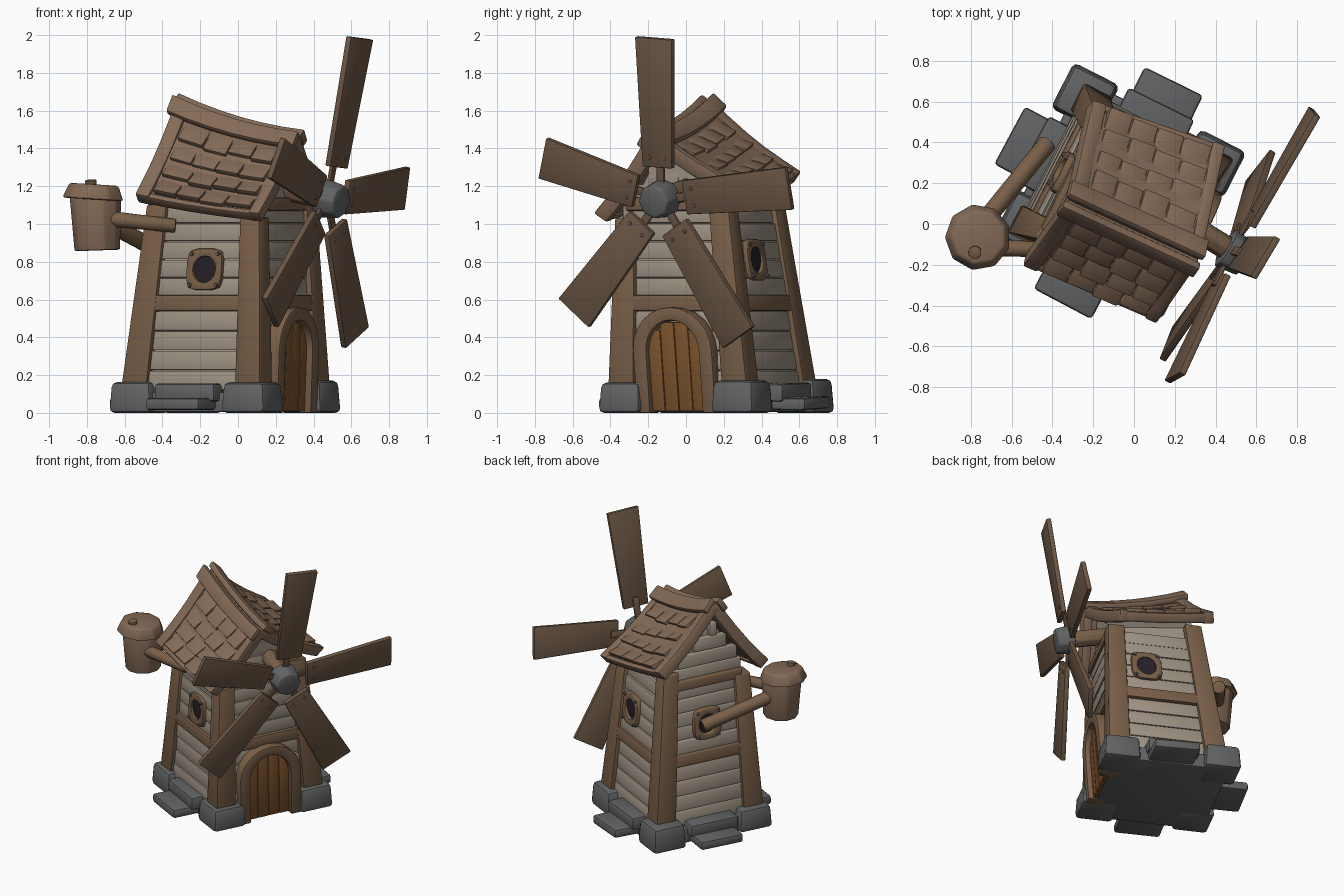
import bpy, bmesh, random
from math import cos, sin, pi, radians
from mathutils import Vector as V, Matrix

if "Cube" in bpy.data.objects:
    bpy.data.objects.remove(bpy.data.objects["Cube"])

random.seed(4)
rnd = random.uniform
TURN = Matrix.Rotation(radians(-27), 3, 'Z')      # the whole mill is turned on the spot
CENTRE = V((-.07, .15, 0))

def material(name, r, g, b):
    m = bpy.data.materials.new(name)
    m.diffuse_color = (r, g, b, 1)
    m.use_nodes = True
    m.node_tree.nodes["Principled BSDF"].inputs["Base Color"].default_value = m.diffuse_color
    return m

WOOD = material("timber", .19, .115, .065)
BLADE = material("blade_wood", .15, .095, .06)
WALL = material("wall_boards", .34, .29, .23)
ROOF = material("roof_wood", .23, .145, .095)
STONE = material("stone", .12, .124, .126)
DOOR = material("door_wood", .2, .085, .025)
DARK = material("dark_glass", .02, .015, .02)

def block(bm, fn, x, y, z, n=1):
    """Box in the coordinates of fn, cut n times along its first axis."""
    rings = []
    for i in range(n + 1):
        t = x[0] + (x[1] - x[0]) * i / n
        rings.append([bm.verts.new(fn(t, y[a], z[b])) for a, b in ((0, 0), (1, 0), (1, 1), (0, 1))])
    for p, q in zip(rings, rings[1:]):
        for k in range(4):
            bm.faces.new((p[k], p[k - 1], q[k - 1], q[k]))
    bm.faces.new(rings[0])
    bm.faces.new(rings[-1][::-1])

def ring(bm, fn, outer, inner, o0, o1, closed=True):
    """Flat frame between two outlines, given depth from o0 to o1."""
    loops = [[bm.verts.new(fn(*p, o)) for p in pts]
             for pts, o in ((outer, o0), (outer, o1), (inner, o1), (inner, o0))]
    n = len(outer)
    for k in range(n if closed else n - 1):
        for a in range(4):
            A, B = loops[a], loops[(a + 1) % 4]
            bm.faces.new((A[k], A[(k + 1) % n], B[(k + 1) % n], B[k]))
    if not closed:
        bm.faces.new([l[0] for l in loops])
        bm.faces.new([l[-1] for l in loops])

def rod(bm, a, b, r0, r1=None, seg=12):
    a, b = V(a), V(b)
    m = Matrix.Translation((a + b) / 2) @ (b - a).to_track_quat('Z', 'Y').to_matrix().to_4x4()
    bmesh.ops.create_cone(bm, cap_ends=True, segments=seg, radius1=r0,
                          radius2=r0 if r1 is None else r1, depth=(b - a).length, matrix=m)

def finish(bm, name, mat, bevel=.01):
    bmesh.ops.recalc_face_normals(bm, faces=bm.faces)
    if bevel:
        edges = [e for e in bm.edges if len(e.link_faces) == 2 and e.calc_face_angle(0) > .6]
        bmesh.ops.bevel(bm, geom=edges, offset=bevel, segments=2, affect='EDGES',
                        profile=.5, clamp_overlap=True)
    me = bpy.data.meshes.new(name)
    bm.to_mesh(me)
    bm.free()
    me.materials.append(mat)
    ob = bpy.data.objects.new(name, me)
    bpy.context.collection.objects.link(ob)
    bpy.ops.object.select_all(action='DESELECT')
    ob.select_set(True)
    bpy.context.view_layer.objects.active = ob
    bpy.ops.object.shade_smooth_by_angle(angle=radians(40))

def local(u, v, z):
    return TURN @ V((u, v, z)) + CENTRE

def half(z):
    return .405 - .08 * z

def lean(u, v, z):
    return local(u + .06 * z, v - .045 * z, z)

def face(i):
    """Wall i (0 door, then anticlockwise): sideways, height, outward."""
    def fn(w, z, o):
        p = Matrix.Rotation(i * pi / 2, 3, 'Z') @ V((half(z) + o, w, 0))
        return lean(p.x, p.y, z)
    return fn

# Roof surface: a runs along the ridge, b from ridge to eave, h is height above it
RA, RB = V((-.305, .11, 1.63)), V((.305, -.17, 1.455))
EAVES = {-1: (V((-.515, -.18, 1.15)), V((.11, -.45, 1.05))),
         1: (V((-.20, .575, 1.26)), V((.42, .36, 1.14)))}

def roof(side):
    ea, eb = EAVES[side]
    nor = (RB - RA).cross(ea - RA).normalized()
    nor *= 1 if nor.z > 0 else -1
    def fn(a, b, h):
        p = RA.lerp(RB, a).lerp(ea.lerp(eb, a), b)
        p.z -= .10 * a * (1 - a) * (1 - .6 * b) + .025 * sin(pi * min(max(b, 0), 1))
        return p + nor * h
    return fn

# Wall core with gable ends
bm = bmesh.new()
SIGNS = ((1, -1), (1, 1), (-1, 1), (-1, -1))
def post_top(su, sv):
    return 1.12 + .05 * sv - .035 * su
rows = []
for top in (0, 1):
    ring_v = []
    for su, sv in SIGNS:
        z = post_top(su, sv) if top else .02
        k = half(z) - .03
        ring_v.append(bm.verts.new(lean(su * k, sv * k, z)))
    rows.append(ring_v)
b0, t0 = rows
rf, rb = [bm.verts.new(RA.lerp(RB, t) - V((0, 0, .08))) for t in (.86, .08)]
bm.faces.new(b0)
for k in range(4):
    bm.faces.new((b0[k], b0[(k + 1) % 4], t0[(k + 1) % 4], t0[k]))
bm.faces.new((t0[0], t0[1], rf))
bm.faces.new((t0[2], t0[3], rb))
bm.faces.new((t0[1], t0[2], rb, rf))
bm.faces.new((t0[3], t0[0], rf, rb))
finish(bm, "wall_core", WALL, 0)

# Horizontal wall boards, also up the gables
bm = bmesh.new()
for i in range(4):
    for z0, z1, n in ((.12, .54, 4), (.62, 1.1, 5)):
        st = (z1 - z0) / n
        for k in range(n):
            z = z0 + k * st
            block(bm, face(i), (-.3, .3), (z + .002, z + st - .002), (-.05, rnd(-.012, .002)))
    if i % 2 == 0:
        peak, sgn = (1.39, 1) if i == 0 else (1.52, -1)
        for k in range(2 if i == 0 else 4):
            z = 1.12 + k * .095
            drop = peak - z - .09
            w = sorted((sgn * max(-.28, -.08 - drop * .8), sgn * min(.28, -.08 + drop * 1.3)))
            block(bm, face(i), w, (z, z + .09), (-.05, rnd(-.014, -.004)))
finish(bm, "wall_boards", WALL, .005)

# Corner posts
bm = bmesh.new()
for su, sv in SIGNS:
    top = post_top(su, sv)
    def post(t, a, b):
        z = .08 + (top - .08) * t
        w = .155 - .035 * t
        return lean(su * (half(z) + .02 - a * w), sv * (half(z) + .02 - b * w), z)
    block(bm, post, (0, 1), (0, 1), (0, 1))
finish(bm, "corner_posts", WOOD, .014)

# Cross beams halfway up and under the gables
bm = bmesh.new()
for i in range(4):
    block(bm, face(i), (-.29, .29), (.54, .625), (-.04, .015))
    if i % 2 == 0:
        block(bm, face(i), (-.28, .28), (1.07, 1.14), (-.04, .015))
finish(bm, "cross_beams", WOOD, .01)

# Windows on the three walls without a door
frames, panes, bolts = bmesh.new(), bmesh.new(), bmesh.new()
for i, wx, wz in ((1, -.09, .81), (2, 0, .81), (3, .035, .76)):
    f = face(i)
    outer, inner = [], []
    for k in range(16):
        c, s = cos(k * pi / 8), sin(k * pi / 8)
        q = (abs(c) ** 5 + abs(s) ** 5) ** -.2
        outer.append((wx + .105 * c * q, wz + .11 * s * q))
        inner.append((wx + .066 * c, wz + .07 * s))
    ring(frames, f, outer, inner, -.02, .025)
    rod(panes, f(wx, wz, -.03), f(wx, wz, .01), .078, seg=16)
    for a in (-.078, .078):
        for b in (-.083, .083):
            rod(bolts, f(wx + a, wz + b, .015), f(wx + a, wz + b, .037), .014, .009, 8)
finish(frames, "window_frames", WOOD, .008)
finish(panes, "window_panes", DARK, 0)
finish(bolts, "window_bolts", STONE, 0)

# Arched door frame and door boards
def arch(r, spring, top):
    pts = [(r * cos(k * pi / 12), spring + (top - spring) * sin(k * pi / 12)) for k in range(13)]
    return [(r, 0)] + pts + [(-r, 0)]
upright = lambda w, z, o: lean(.375 + o, w - .005, z)
bm = bmesh.new()
ring(bm, upright, arch(.235, .33, .56), arch(.155, .32, .49), -.06, .06, False)
finish(bm, "door_frame", WOOD, .01)
bm = bmesh.new()
for k in range(4):
    x = -.164 + k * .082
    top = .50 - (.06 if k in (0, 3) else .02)
    block(bm, upright, (x + .001, x + .081), (.01, top), (-.06, rnd(.02, .028)))
finish(bm, "door_boards", DOOR, .004)

# Corner stones, floor slab and steps
bm = bmesh.new()
for su, sv in SIGNS:
    cu, cv = su * .335, sv * .335
    if (su, sv) == (-1, 1):
        cu, cv = -.365, .345
    stone = lambda x, y, z: local(cu + x * (1 - .5 * z), cv + y * (1 - .5 * z), z)
    w, d = rnd(.125, .132), rnd(.125, .132)
    block(bm, stone, (-w, w), (-d, d), (0, rnd(.16, .18)))
finish(bm, "corner_stones", STONE, .028)
bm = bmesh.new()
block(bm, local, (-.42, .375), (-.42, .42), (.005, .11))
finish(bm, "floor_slab", STONE, .01)
bm = bmesh.new()
for i in (1, 2, 3):
    m = Matrix.Rotation(i * pi / 2 + rnd(-.05, .05), 3, 'Z')
    tilt = .12 if i == 1 else 0
    step = lambda x, y, z: local(*(m @ V((x, y, z + tilt * (y + .1) * (x - .3)))))
    block(bm, step, (.3, .61), (-.155, .165), (.015, .08))
    block(bm, step, (.3, .485), (-.17, .19), (.06, .155))
finish(bm, "stone_steps", STONE, .018)

# Roof decks, tiles and trim boards
deck, tiles, trim = bmesh.new(), bmesh.new(), bmesh.new()
for side in (-1, 1):
    f = roof(side)
    block(deck, f, (.01, .99), (0, .99), (-.03, .012), 6)
    for r in range(4):
        shift = rnd(-.03, .03)
        for c in range(4):
            a0 = .1 + .205 * c + (shift if c else 0)
            a1 = .1 + .205 * (c + 1) + (shift if c < 3 else 0)
            b0 = .1 + r * .21
            b1, lift = b0 + .235 + rnd(-.015, .02), rnd(.035, .05)
            tile = lambda a, b, h: f(a, b, h * (b - b0) / (b1 - b0) + (.012 if h else 0))
            block(tiles, tile, (a0 + .004, a1 - .004), (b0, b1), (0, lift))
    for a in ((-.03, .085), (.925, 1.02)):
        swap = lambda b, x, h: f(x, b, h)
        block(trim, swap, (0, 1.03), a, (-.05, .035), 5)
    block(trim, f, (.05, .95), (.965, 1.03), (-.045, .025), 5)
    block(trim, f, (-.06, 1.04), (-.02, .14), (.015, .06), 6)
finish(deck, "roof_deck", ROOF, 0)
finish(tiles, "roof_tiles", ROOF, .009)
finish(trim, "roof_trim", ROOF, .012)

# Sail blades with spokes
HUB, N = V((.49, -.14, 1.13)), V((.835, -.514, -.192)).normalized()
TIPS = ((.645, -.165, 1.985), (.885, .55, 1.19), (.62, .28, .40), (.17, -.59, .53), (.2, -.755, 1.35))
bm, spokes = bmesh.new(), bmesh.new()
for tip in TIPS:
    d = V(tip) - HUB
    side = N.cross(d).normalized()
    out = d.cross(side).normalized()
    def blade(t, w, o):
        return HUB + d * t + side * w * (.085 + .03 * t) + out * o
    block(bm, blade, (.2, 1), (-1, 1), (-.017, .017))
    block(spokes, blade, (.05, .28), (-.25, .25), (-.03, -.01))
    for w in (-.5, .5):
        rod(spokes, blade(.26, w, .01), blade(.26, w, .022), .011, seg=8)
finish(bm, "sail_blades", BLADE, .006)
finish(spokes, "sail_spokes", BLADE, .005)
bm = bmesh.new()
rod(bm, HUB - N * .05, HUB + N * .07, .108, .09, 8)
finish(bm, "sail_hub", STONE, .012)
bm = bmesh.new()
rod(bm, HUB - N * .32, HUB - N * .03, .06, seg=8)
finish(bm, "sail_axle", WOOD, .008)

# Hanging bucket with lid, knob and two support poles
bm = bmesh.new()
rod(bm, (-.745, -.06, .86), (-.755, -.06, 1.15), .122, .138, 10)
finish(bm, "bucket", ROOF, .01)
bm = bmesh.new()
rod(bm, (-.765, -.065, 1.13), (-.76, -.065, 1.21), .168, .135, 9)
finish(bm, "bucket_lid", ROOF, .014)
bm = bmesh.new()
rod(bm, (-.775, -.13, 1.17), (-.78, -.14, 1.232), .026, .034, 8)
finish(bm, "lid_knob", WOOD, .006)
bm = bmesh.new()
rod(bm, (-.70, -.115, 1.03), (-.33, -.13, .99), .042, .036)
rod(bm, (-.72, .03, 1.02), (-.42, .40, .86), .045)
finish(bm, "bucket_poles", WOOD, .006)
